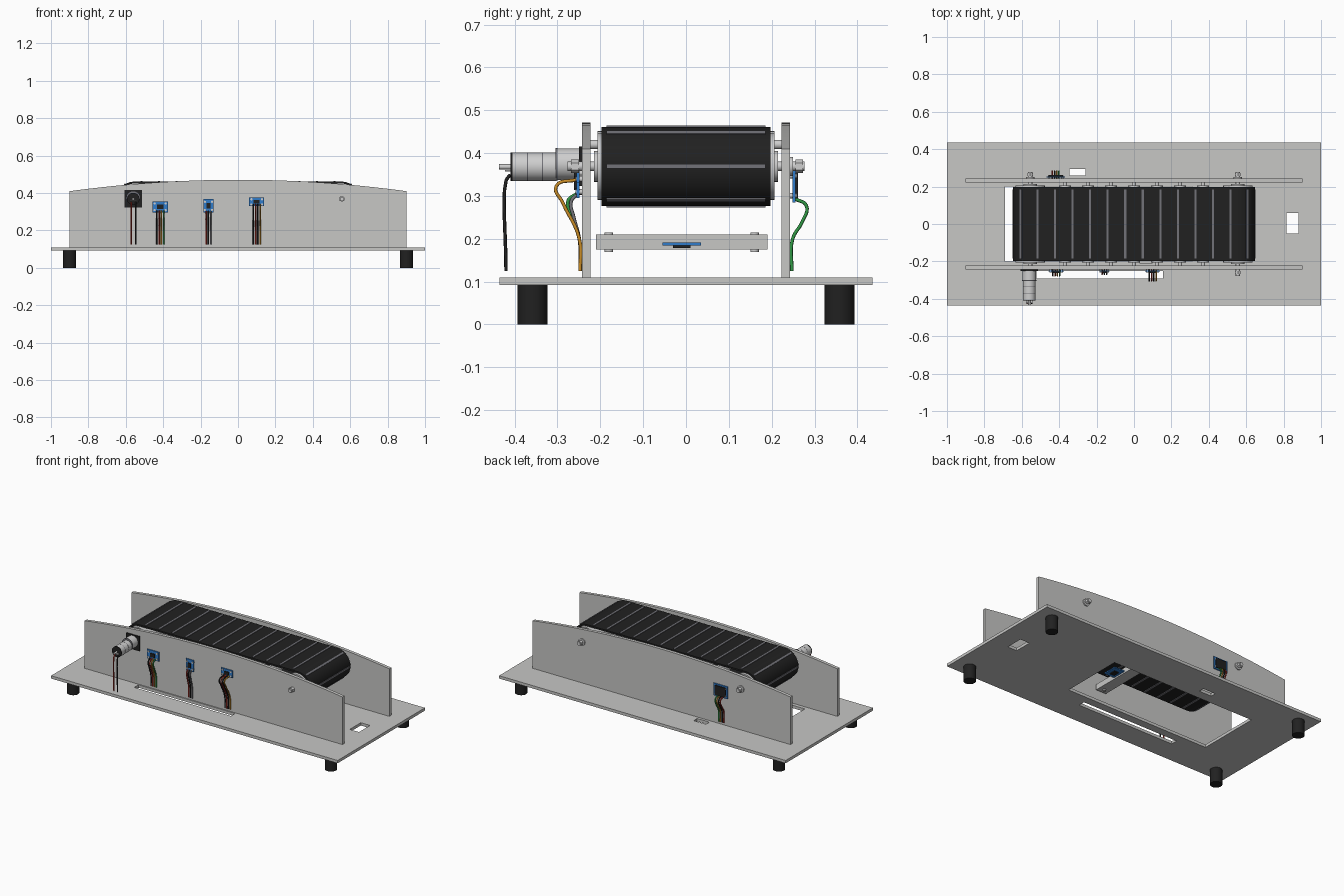
import bpy, bmesh, math
from mathutils import Vector

if "Cube" in bpy.data.objects:
    bpy.data.objects.remove(bpy.data.objects["Cube"])


def mat(name, r, g, b):
    m = bpy.data.materials.new(name)
    m.diffuse_color = (r, g, b, 1)
    m.use_nodes = True
    m.node_tree.nodes["Principled BSDF"].inputs["Base Color"].default_value = m.diffuse_color
    return m


PLATE = mat("plate_grey", .57, .57, .56)
BLACK = mat("black_rubber", .015, .015, .015)
STRIPE = mat("stripe_grey", .17, .17, .19)
METAL = mat("light_metal", .62, .62, .62)
BLUE = mat("board_blue", .03, .2, .6)
RED = mat("wire_red", .42, .03, .02)
ORANGE = mat("wire_orange", .6, .27, .02)
GREEN = mat("wire_green", .03, .32, .06)


def from_bm(name, bm, m, smooth=False):
    bmesh.ops.recalc_face_normals(bm, faces=bm.faces[:])
    me = bpy.data.meshes.new(name)
    bm.to_mesh(me)
    bm.free()
    ob = bpy.data.objects.new(name, me)
    bpy.context.collection.objects.link(ob)
    me.materials.append(m)
    if smooth:
        bpy.ops.object.select_all(action='DESELECT')
        ob.select_set(True)
        bpy.context.view_layer.objects.active = ob
        bpy.ops.object.shade_smooth_by_angle(angle=math.radians(35))
    return ob


def box(name, x0, x1, y0, y1, z0, z1, m):
    bm = bmesh.new()
    bmesh.ops.create_cube(bm, size=1)
    for v in bm.verts:
        v.co = ((x0 + x1) / 2 + v.co.x * (x1 - x0), (y0 + y1) / 2 + v.co.y * (y1 - y0),
                (z0 + z1) / 2 + v.co.z * (z1 - z0))
    return from_bm(name, bm, m)


def rod(name, a, b, r, m, sides=32):
    """Cylinder from point a to point b."""
    a, b = Vector(a), Vector(b)
    bm = bmesh.new()
    bmesh.ops.create_cone(bm, cap_ends=True, segments=sides, radius1=r, radius2=r, depth=(b - a).length)
    q = (b - a).to_track_quat('Z', 'Y')
    for v in bm.verts:
        v.co = q @ v.co + (a + b) / 2
    return from_bm(name, bm, m, sides > 8)


def yrod(name, x, z, y0, y1, r, m, sides=32):
    return rod(name, (x, y0, z), (x, y1, z), r, m, sides)


def extrude_y(name, pts, y0, y1, m):
    """Closed x-z outline extruded along y."""
    bm = bmesh.new()
    f = bm.faces.new([bm.verts.new((x, y0, z)) for x, z in pts])
    r = bmesh.ops.extrude_face_region(bm, geom=[f])
    for v in r['geom']:
        if isinstance(v, bmesh.types.BMVert):
            v.co.y = y1
    return from_bm(name, bm, m)


def wire(name, pts, m, r=.004):
    cu = bpy.data.curves.new(name, 'CURVE')
    cu.dimensions = '3D'
    cu.bevel_depth = r
    cu.bevel_resolution = 2
    cu.resolution_u = 6
    cu.use_fill_caps = True
    sp = cu.splines.new('BEZIER')
    sp.bezier_points.add(len(pts) - 1)
    for p, co in zip(sp.bezier_points, pts):
        p.co = co
        p.handle_left_type = p.handle_right_type = 'AUTO'
    cu.materials.append(m)
    ob = bpy.data.objects.new(name, cu)
    bpy.context.collection.objects.link(ob)


# Base plate with belt opening and cable slots
base = box("base_plate", -1, 1, -.435, .435, .092, .11, PLATE)
for x0, x1, y0, y1 in [(-.69, .31, -.2, .2), (-.52, .155, -.292, -.25),
                       (-.345, -.26, .26, .295), (.815, .88, -.05, .06)]:
    cut = box("slot_cutter", x0, x1, y0, y1, 0, .2, PLATE)
    mod = base.modifiers.new("slot", 'BOOLEAN')
    mod.object, mod.operation, mod.solver = cut, 'DIFFERENCE', 'EXACT'
    bpy.context.view_layer.objects.active = base
    bpy.ops.object.modifier_apply(modifier=mod.name)
    bpy.data.objects.remove(cut)

# Feet
for sx in (-1, 1):
    for sy in (-1, 1):
        rod("foot", (sx * .9, sy * .358, 0), (sx * .9, sy * .358, .092), .035, BLACK)

# Side plates with arched top
arc = [(.9 - 1.8 * i / 32, .471 - .061 * (1 - 2 * i / 32) ** 2) for i in range(33)]
for s in (-1, 1):
    extrude_y("side_plate", [(-.9, .11), (.9, .11)] + arc, s * .223, s * .243, PLATE)

# Belt loop
CX, CZ, R = .555, .369, .094
LEN = 4 * CX + 2 * math.pi * R


def loop(s, off=0):
    """Point and tangent angle at distance s along the belt, from the right end."""
    s %= LEN
    q, top = math.pi * R / 2, 2 * CX
    if s < q or s > LEN - q:
        a, x = (s if s < q else s - LEN) / R, CX
    elif s < q + top:
        return CX - (s - q), CZ + R + off, math.pi / 2
    elif s < 3 * q + top:
        a, x = (s - top) / R, -CX
    else:
        return -CX + (s - 3 * q - top), CZ - R - off, -math.pi / 2
    return x + math.cos(a) * (R + off), CZ + math.sin(a) * (R + off), a


bm = bmesh.new()
rings = []
for i in range(180):
    row = []
    for off, y in ((-.002, -.197), (-.002, .197), (-.012, .197), (-.012, -.197)):
        x, z, _ = loop(LEN * i / 180, off)
        row.append(bm.verts.new((x, y, z)))
    rings.append(row)
for i in range(180):
    a, b = rings[i], rings[(i + 1) % 180]
    for k in range(4):
        bm.faces.new((a[k], b[k], b[(k + 1) % 4], a[(k + 1) % 4]))
from_bm("belt", bm, BLACK, True)

# Grey stripes across the belt
bm = bmesh.new()
for i in range(30):
    x, z, a = loop(LEN * i / 30)
    n, t = Vector((math.cos(a), 0, math.sin(a))), Vector((-math.sin(a), 0, math.cos(a)))
    res = bmesh.ops.create_cube(bm, size=1)
    for v in res['verts']:
        c = v.co.copy()
        v.co = Vector((x, c.y * .37, z)) + n * (c.z * .005 - .001) + t * c.x * .011
from_bm("belt_stripes", bm, STRIPE)

# End rollers, shafts and nuts
for sx in (-1, 1):
    x = sx * CX
    yrod("end_roller", x, CZ, -.207, .207, .078, METAL, 48)
    yrod("roller_hub", x, CZ, -.215, .215, .036, METAL)
    yrod("roller_shaft", x, CZ, -.25, .277, .011, METAL)
    yrod("shaft_nut", x, CZ, .243, .25, .022, METAL)
    yrod("shaft_nut", x, CZ, .256, .273, .016, METAL, 6)
yrod("shaft_end", CX, CZ, -.277, -.243, .011, METAL)
yrod("shaft_nut", CX, CZ, -.268, -.25, .016, METAL, 6)

# Small support rollers under the belt top
for i in range(-3, 4):
    x = i * .123
    yrod("support_roller", x, .42, -.206, .206, .031, METAL)
    yrod("support_pin", x, .42, -.225, .225, .011, METAL, 16)

# Gear motor
MX = -.56
box("motor_mount", MX - .046, MX + .046, -.25, -.243, .323, .415, BLACK)
yrod("gearbox", MX, .374, -.302, -.25, .037, METAL)
yrod("gearbox_band", MX, .374, -.304, -.3, .038, STRIPE)
yrod("motor_body", MX, .368, -.405, -.302, .033, METAL)
for y in (-.335, -.37):
    yrod("motor_band", MX, .368, y - .001, y + .001, .0335, STRIPE)
yrod("motor_cap", MX, .368, -.41, -.402, .033, BLACK)
yrod("motor_tail", MX, .368, -.436, -.41, .006, METAL, 12)
box("motor_terminal", MX - .018, MX + .018, -.422, -.41, .357, .361, METAL)
for dx, m in ((-.012, RED), (.013, BLACK)):
    wire("motor_wire", [(MX + dx, -.41, .35), (MX + dx, -.42, .335), (MX + dx, -.42, .125)], m)


# Sensor boards with chips and wires on the side plates
def sensor(x0, x1, z0, z1, s, colours, bulge, chip):
    y = s * .243
    xm, zm, w, h = (x0 + x1) / 2, (z0 + z1) / 2, x1 - x0, z1 - z0
    box("sensor_board", x0, x1, y + s * .006, y + s * .012, z0, z1, BLUE)
    cw, ch = w * chip / 2, h * chip / 2
    box("sensor_chip", xm - cw, xm + cw, y + s * .012, y + s * .018, zm - ch, zm + ch, BLACK)
    for dx in (-.36, .36):
        for dz in (-.3, .3):
            yrod("board_screw", xm + dx * w, zm + dz * h, y, y + s * .015, .006, METAL, 12)
    n = len(colours)
    for i, m in enumerate(colours):
        x = xm + (i - (n - 1) / 2) * .012
        wire("sensor_wire", [(x, y + s * .012, z0 + .008), (x, y + s * bulge, z0 - .008),
                             (x, y + s * bulge * .75, z0 - .045),
                             (x, y + s * .006, .2), (x, y + s * .004, .125)], m)


sensor(-.457, -.375, .297, .355, -1, (BLACK, RED, ORANGE, GREEN), .032, .4)
sensor(-.185, -.132, .295, .368, -1, (RED, BLACK, STRIPE), .025, .4)
sensor(.06, .14, .33, .376, -1, (BLACK, RED, BLACK, ORANGE), .06, .4)
sensor(-.468, -.37, .285, .362, 1, (RED, BLACK, ORANGE, GREEN), .038, .78)

# Sensor crossbar below the belt
box("sensor_crossbar", .03, .1, -.21, .19, .175, .21, PLATE)
box("crossbar_board", .1, .17, -.055, .035, .184, .191, BLUE)
box("crossbar_chip", .12, .15, -.03, .01, .178, .184, BLACK)
for y in (-.18, .16):
    rod("crossbar_screw", (.065, y, .169), (.065, y, .215), .01, METAL, 16)
